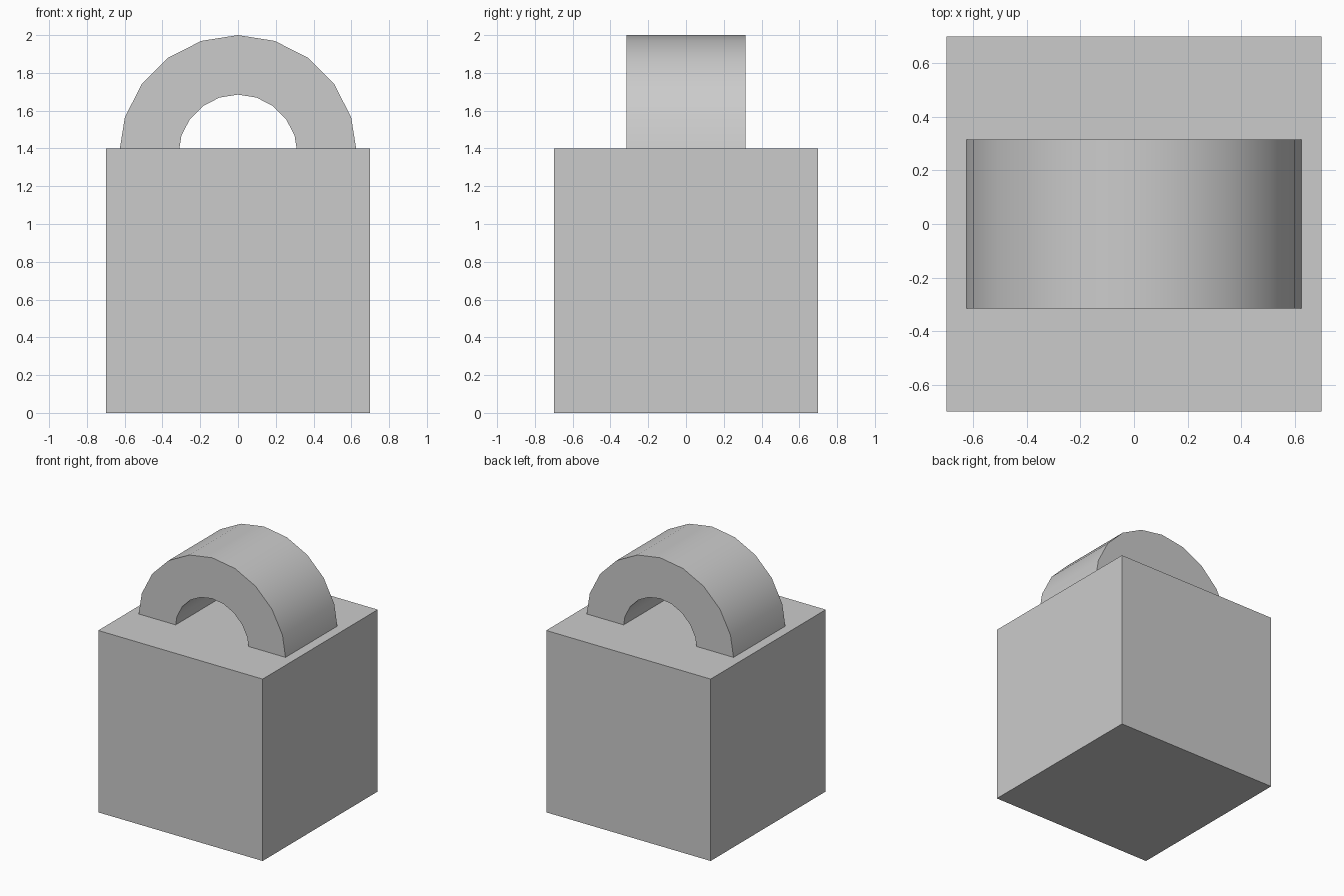
import bpy, bmesh, math

if "Cube" in bpy.data.objects:
    bpy.data.objects.remove(bpy.data.objects["Cube"])


def finish(bm, name, smooth=False):
    bmesh.ops.recalc_face_normals(bm, faces=bm.faces)
    mesh = bpy.data.meshes.new(name)
    bm.to_mesh(mesh)
    bm.free()
    obj = bpy.data.objects.new(name, mesh)
    bpy.context.collection.objects.link(obj)
    if smooth:
        bpy.ops.object.select_all(action='DESELECT')
        obj.select_set(True)
        bpy.context.view_layer.objects.active = obj
        bpy.ops.object.shade_smooth_by_angle(angle=math.radians(30))
    return obj


# Cube body standing on the ground
SIDE = 1.4
bm = bmesh.new()
bmesh.ops.create_cube(bm, size=SIDE)
bmesh.ops.translate(bm, verts=bm.verts, vec=(0, 0, SIDE / 2))
finish(bm, "body")

# Half-ring arch, its feet sunk slightly into the body
OUTER, INNER, DEPTH, CENTRE_Z, STEPS = 0.63, 0.315, 0.63, 1.37, 10


def arc(radius):
    return [(radius * math.cos(math.pi * i / STEPS),
             CENTRE_Z + radius * math.sin(math.pi * i / STEPS))
            for i in range(STEPS + 1)]


bm = bmesh.new()
profile = arc(OUTER) + arc(INNER)[::-1]
face = bm.faces.new([bm.verts.new((x, -DEPTH / 2, z)) for x, z in profile])
result = bmesh.ops.extrude_face_region(bm, geom=[face], use_keep_orig=True)
moved = [g for g in result["geom"] if isinstance(g, bmesh.types.BMVert)]
bmesh.ops.translate(bm, verts=moved, vec=(0, DEPTH, 0))
finish(bm, "arch_handle", smooth=True)
